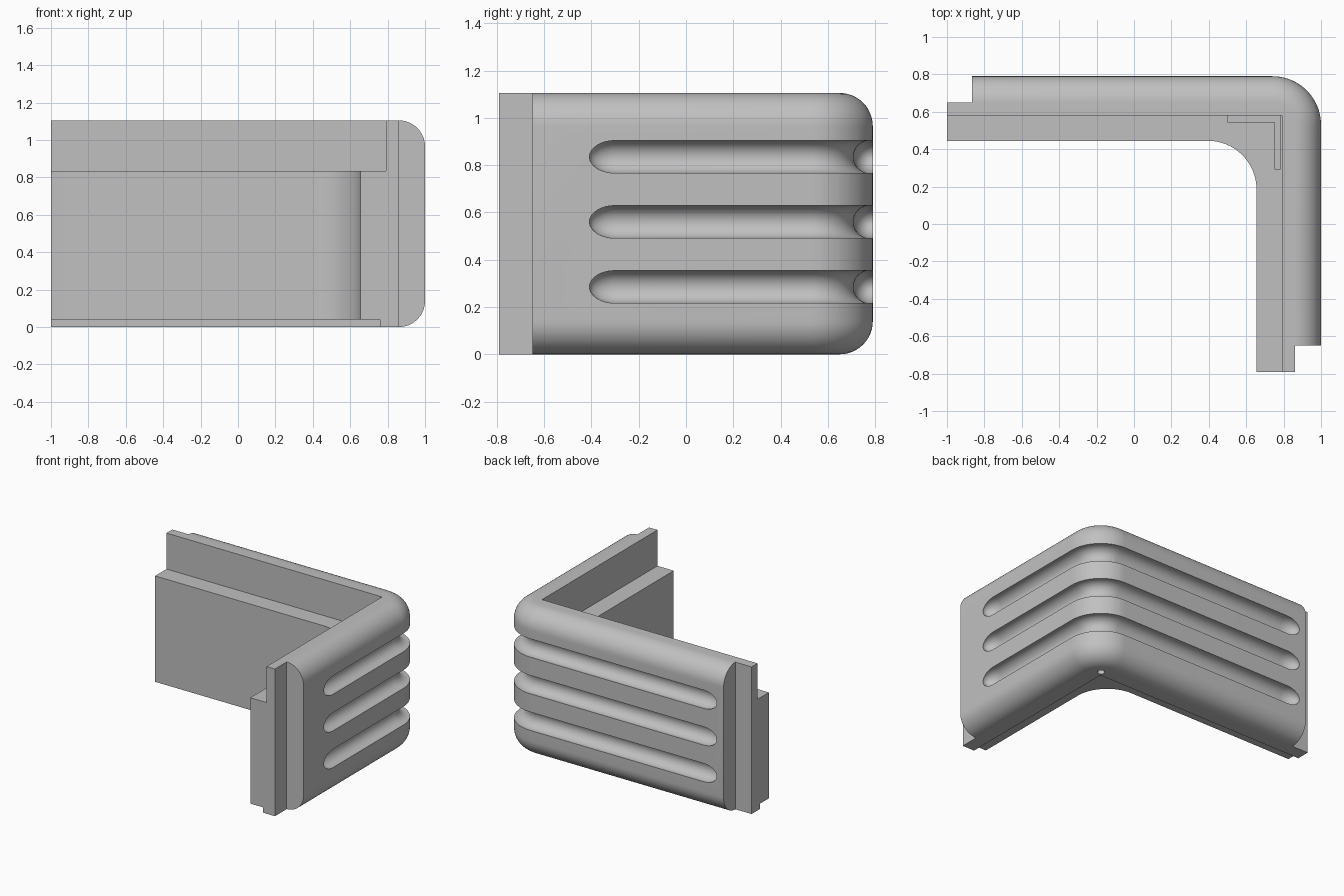
import bpy, bmesh
from math import sin, cos, pi
from mathutils import Vector

cube = bpy.data.objects.get("Cube")
if cube:
    bpy.data.objects.remove(cube, do_unlink=True)

# Overall sizes
X, Y, H = 1.0, 0.79, 1.105
CORNER, ROUND = 0.26, 0.14
ARC = [pi / 2 * (1 - i / 20) for i in range(21)]

grey = bpy.data.materials.new("plain grey")
grey.use_nodes = True
colour = (0.53, 0.53, 0.53, 1)
grey.diffuse_color = colour
grey.node_tree.nodes["Principled BSDF"].inputs["Base Color"].default_value = colour


def loft(name, rings):
    """Join closed rings of points into a capped solid."""
    bm = bmesh.new()
    rows = [[bm.verts.new(p) for p in ring] for ring in rings]
    n = len(rows[0])
    for a, b in zip(rows, rows[1:]):
        for i in range(n):
            j = (i + 1) % n
            bm.faces.new((a[i], a[j], b[j], b[i]))
    bm.faces.new(rows[0])
    bm.faces.new(rows[-1])
    bmesh.ops.remove_doubles(bm, verts=bm.verts, dist=1e-5)
    bmesh.ops.dissolve_degenerate(bm, edges=bm.edges, dist=1e-5)
    bmesh.ops.recalc_face_normals(bm, faces=bm.faces)
    mesh = bpy.data.meshes.new(name)
    bm.to_mesh(mesh)
    bm.free()
    obj = bpy.data.objects.new(name, mesh)
    bpy.context.collection.objects.link(obj)
    mesh.materials.append(grey)
    return obj


def box(name, x0, x1, y0, y1, z0, z1):
    return loft(name, [[(x0, y0, z), (x1, y0, z), (x1, y1, z), (x0, y1, z)]
                       for z in (z0, z1)])


def bend(d, r, t):
    """Point at depth d inside the outer wall, on a corner of radius r."""
    return X - d - r + r * cos(t), Y - d - r + r * sin(t)


# Wall section: depth from outside, height, corner radius
arc = [ROUND * (1 - sin(pi / 2 * i / 12)) for i in range(13)]
rise = [ROUND * (1 - cos(pi / 2 * i / 12)) for i in range(13)]
section = [(d, z, CORNER - d) for d, z in zip(arc, rise)]
section += [(d, H - z, r) for d, z, r in reversed(section)]
section += [(0.21, H, 0), (0.21, 0.835, 0), (0.345, 0.835, CORNER),
            (0.345, 0.04, CORNER), (0.24, 0.04, 0), (0.24, 0, 0)]
rings = [[(-X, Y - d, z) for d, z, r in section]]
rings += [[(*bend(d, r, t), z) for d, z, r in section] for t in ARC]
rings += [[(X - d, -Y, z) for d, z, r in section]]
wall = loft("corner_wall", rings)

# Rebates that leave a tongue at each end
cutters = [box("back_rebate", -1.2, -0.865, 0.65, 1, -0.2, 1.3),
           box("side_rebate", 0.86, 1.2, -1, -0.65, -0.2, 1.3)]

# Shallow pocket in the inner ledge at the corner
lip = 0.784
pocket = [(0.5, lip - 0.205), (lip, lip - 0.205), (lip, 0.295), (0.75, 0.295),
          (0.75, 0.545), (0.5, 0.545)]
pocket[0], pocket[1] = (0.5, 0.579), (lip, 0.579)
cutters.append(loft("ledge_pocket", [[(x, y, z) for x, y in pocket]
                                     for z in (0.795, 0.86)]))

# Small locating hole underneath
cutters.append(loft("locating_hole", [
    [(0.785 + 0.026 * cos(a * pi / 8), 0.585 + 0.026 * sin(a * pi / 8), z)
     for a in range(16)] for z in (-0.05, 0.05)]))

# Round grooves that wrap the corner and end in long domes
SINK, RADIUS, DOME = 0.012, 0.07, 0.11
steps = [pi / 2 * i / 10 * 0.99 for i in range(11)]
back, side = Vector((0, 1, 0)), Vector((1, 0, 0))
for k, z in enumerate((0.285, 0.56, 0.835)):
    path = [(Vector((-0.70 - DOME * sin(a), Y - SINK, z)), back, RADIUS * cos(a))
            for a in reversed(steps)]
    path += [(Vector((*bend(SINK, CORNER - SINK, t), z)),
              Vector((cos(t), sin(t), 0)), RADIUS) for t in ARC]
    path += [(Vector((X - SINK, -0.30 - DOME * sin(a), z)), side, RADIUS * cos(a))
             for a in steps]
    up = Vector((0, 0, 1))
    cutters.append(loft(f"groove_{k + 1}", [
        [c + out * r * cos(a * pi / 16) + up * r * sin(a * pi / 16) for a in range(32)]
        for c, out, r in path]))

# Cut everything and tidy up
bpy.context.view_layer.objects.active = wall
wall.select_set(True)
for cutter in cutters:
    cutter.hide_render = True
    mod = wall.modifiers.new(cutter.name, "BOOLEAN")
    mod.operation, mod.solver, mod.object = "DIFFERENCE", "EXACT", cutter
    bpy.ops.object.modifier_apply(modifier=mod.name)
    bpy.data.objects.remove(cutter, do_unlink=True)
bpy.ops.object.shade_smooth_by_angle(angle=0.6)
